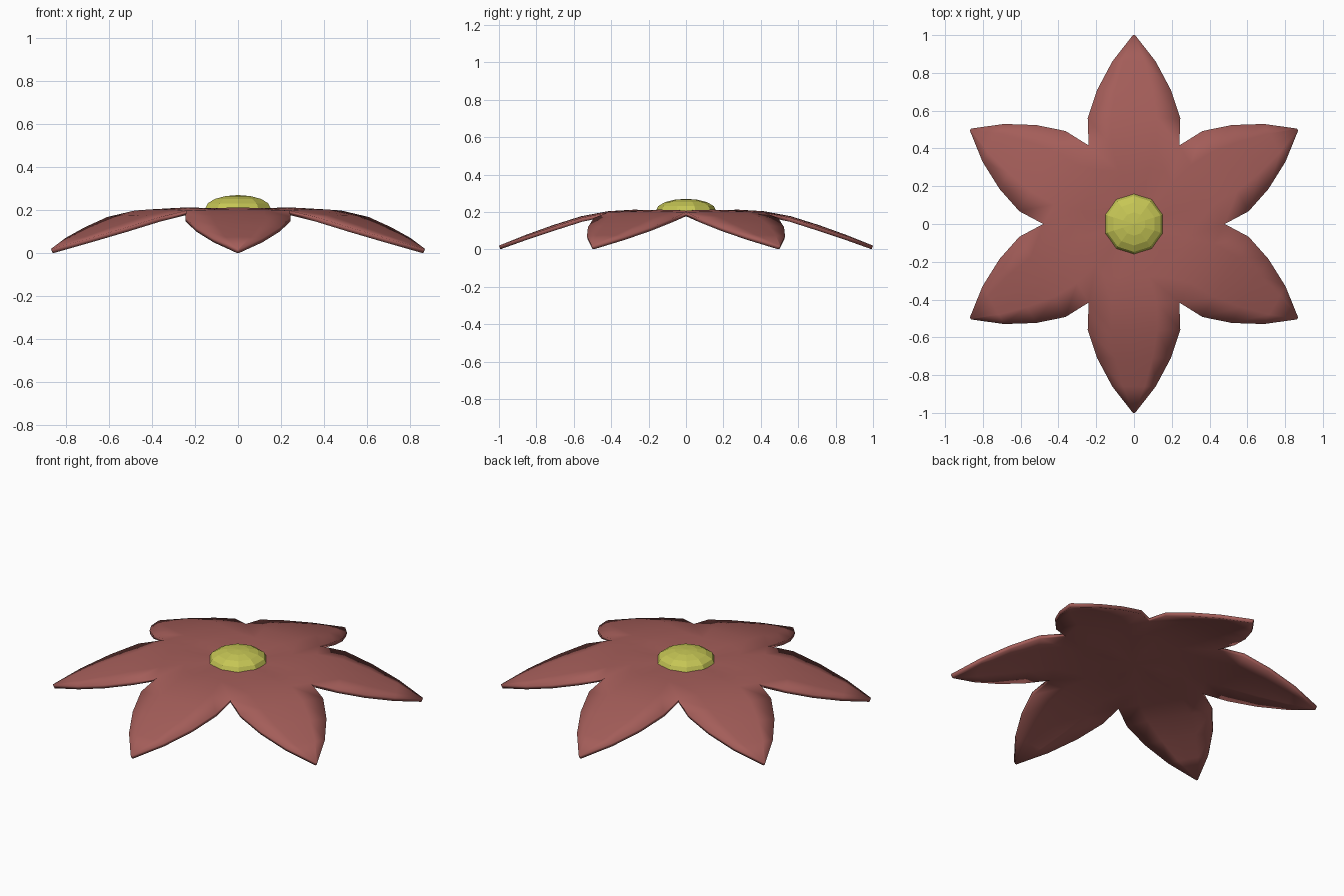
import bpy, bmesh, math

if "Cube" in bpy.data.objects:
    bpy.data.objects.remove(bpy.data.objects["Cube"])


def material(name, color):
    m = bpy.data.materials.new(name)
    m.diffuse_color = (*color, 1)
    m.use_nodes = True
    m.node_tree.nodes["Principled BSDF"].inputs["Base Color"].default_value = m.diffuse_color
    return m


def add_object(name, bm, mat):
    me = bpy.data.meshes.new(name)
    bm.to_mesh(me)
    bm.free()
    ob = bpy.data.objects.new(name, me)
    bpy.context.collection.objects.link(ob)
    me.materials.append(mat)
    return ob


# Petal rows: distance from centre, half width, ridge height, edge height
T = math.tan(math.pi / 6)
ROWS = [(0.0, 0.0, 0.205, 0.205), (0.14, 0.14 * T, 0.21, 0.207),
        (0.28, 0.28 * T, 0.212, 0.206), (0.416, 0.416 * T, 0.204, 0.198),
        (0.56, 0.245, 0.177, 0.168), (0.71, 0.195, 0.130, 0.120),
        (0.86, 0.115, 0.076, 0.070), (1.0, 0.006, 0.020, 0.020)]
COLS = [-1, -0.5, 0, 0.5, 1]

# Six drooping petals joined along their inner sides
bm = bmesh.new()
for k in range(6):
    a = math.radians(30 + 60 * k)
    c, s = math.cos(a), math.sin(a)
    grid = [[bm.verts.new((u * c - w * t * s, u * s + w * t * c,
                           zc + (ze - zc) * t * t)) for t in COLS]
            for u, w, zc, ze in ROWS]
    for r0, r1 in zip(grid, grid[1:]):
        for j in range(len(COLS) - 1):
            bm.faces.new((r0[j], r1[j], r1[j + 1], r0[j + 1]))
bmesh.ops.remove_doubles(bm, verts=bm.verts, dist=0.001)
bmesh.ops.recalc_face_normals(bm, faces=bm.faces)
if sum(f.normal.z for f in bm.faces) < 0:
    bmesh.ops.reverse_faces(bm, faces=bm.faces)
petals = add_object("petals", bm, material("petal_red", (0.37, 0.11, 0.10)))
solid = petals.modifiers.new("thickness", 'SOLIDIFY')
solid.thickness = 0.021
solid.offset = -1
bpy.context.view_layer.objects.active = petals
petals.select_set(True)
bpy.ops.object.shade_smooth_by_angle(angle=math.radians(35))

# Faceted yellow dome in the middle
bm = bmesh.new()
bmesh.ops.create_uvsphere(bm, u_segments=10, v_segments=8, radius=1)
bmesh.ops.delete(bm, geom=[v for v in bm.verts if v.co.z < -0.1], context='VERTS')
rim = [e for e in bm.edges if e.is_boundary]
bmesh.ops.contextual_create(bm, geom=rim)
for v in bm.verts:
    v.co = (v.co.x * 0.16, v.co.y * 0.16, 0.208 + v.co.z * 0.062)
bmesh.ops.recalc_face_normals(bm, faces=bm.faces)
add_object("flower_centre", bm, material("centre_yellow", (0.56, 0.56, 0.09)))
